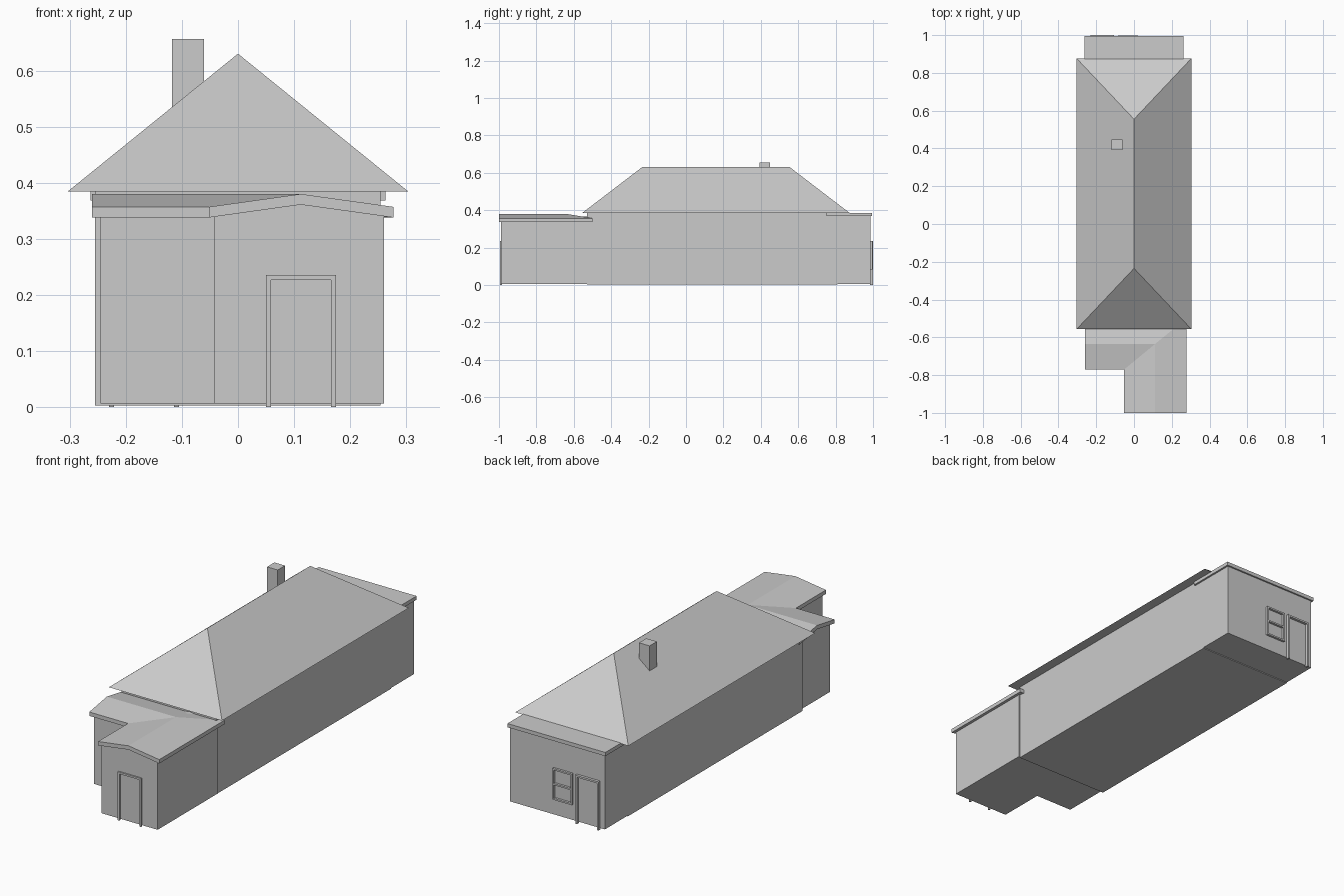
import bpy, bmesh
from mathutils import Vector

if "Cube" in bpy.data.objects:
    bpy.data.objects.remove(bpy.data.objects["Cube"])


def finish(name, bm):
    bmesh.ops.recalc_face_normals(bm, faces=bm.faces[:])
    mesh = bpy.data.meshes.new(name)
    bm.to_mesh(mesh)
    bm.free()
    ob = bpy.data.objects.new(name, mesh)
    bpy.context.collection.objects.link(ob)
    return ob


def prism(name, profile, axis, a, b):
    """Extrude a 2D profile along an axis: 'x' takes (y, z), 'y' takes (x, z)."""
    bm = bmesh.new()
    place = (lambda p: (a, *p)) if axis == 'x' else (lambda p: (p[0], a, p[1]))
    face = bm.faces.new([bm.verts.new(place(p)) for p in profile])
    ext = bmesh.ops.extrude_face_region(bm, geom=[face])
    shift = Vector((b - a, 0, 0)) if axis == 'x' else Vector((0, b - a, 0))
    bmesh.ops.translate(bm, vec=shift,
                        verts=[v for v in ext['geom'] if isinstance(v, bmesh.types.BMVert)])
    return finish(name, bm)


def box(name, x0, x1, y0, y1, z0, z1):
    return prism(name, [(x0, z0), (x1, z0), (x1, z1), (x0, z1)], 'y', y0, y1)


def door_frame(name, x0, x1, y0, y1):
    w, top = 0.009, 0.236
    prism(name, [(x0, 0), (x0 + w, 0), (x0 + w, top - w), (x1 - w, top - w),
                 (x1 - w, 0), (x1, 0), (x1, top), (x0, top)], 'y', y0, y1)


# Walls: main block, rear block and the L-shaped front block
box("main_walls", -0.255, 0.254, -0.53, 0.81, 0.003, 0.384)
box("rear_walls", -0.255, 0.254, 0.81, 0.987, 0.007, 0.375)
prism("front_wing_walls", [(-0.043, 0.007), (0.26, 0.007), (0.26, 0.345),
                           (0.112, 0.366), (-0.043, 0.345)], 'y', -0.988, -0.53)
prism("front_left_walls", [(-0.757, 0.007), (-0.53, 0.007), (-0.53, 0.354),
                           (-0.635, 0.366), (-0.757, 0.345)], 'x', -0.245, 0.1)

# Main hip roof with closed underside
bm = bmesh.new()
eave = [bm.verts.new((x, y, 0.384)) for x, y in
        [(-0.304, -0.557), (0.304, -0.557), (0.304, 0.877), (-0.304, 0.877)]]
r0, r1 = bm.verts.new((0, -0.235, 0.63)), bm.verts.new((0, 0.555, 0.63))
for f in [eave, (eave[0], eave[1], r0), (eave[1], eave[2], r1, r0),
          (eave[2], eave[3], r1), (eave[3], eave[0], r0, r1)]:
    bm.faces.new(f)
finish("main_roof", bm)

# Rear flat roof slab
box("rear_roof", -0.263, 0.263, 0.75, 0.995, 0.368, 0.386)

# Front L-shaped gable roof: low eaves, two ridges meeting at a corner
bm = bmesh.new()
lo, hi = 0.357, 0.38
pts = {'A': (-0.26, -0.77, lo), 'B': (-0.052, -0.77, lo), 'C': (-0.052, -1, lo),
       'R': (0.112, -1, hi), 'D': (0.277, -1, lo), 'E': (0.277, -0.5, lo),
       'F': (-0.26, -0.5, lo), 'S': (-0.26, -0.635, hi), 'P': (0.112, -0.635, hi)}
v = {k: bm.verts.new(p) for k, p in pts.items()}
faces = [bm.faces.new([v[c] for c in f]) for f in ("ABPS", "BCRP", "RDEP", "PEFS")]
dup = bmesh.ops.duplicate(bm, geom=faces + list(v.values()))
low = dup['vert_map']
for p in v.values():
    low[p].co.z -= 0.019
rim = "ABCRDEFS"
for i, c in enumerate(rim):
    a, b = v[c], v[rim[(i + 1) % len(rim)]]
    bm.faces.new((a, b, low[b], low[a]))
finish("front_roof", bm)

# Chimney
box("chimney", -0.118, -0.061, 0.392, 0.448, 0.5, 0.656)

# Door frames
door_frame("front_door_frame", 0.05, 0.175, -0.995, -0.985)
door_frame("rear_door_frame", -0.23, -0.105, 0.985, 1.0)

# Rear window frame with a middle rail
wx0, wx1, wz0, wz1, t = -0.085, 0.02, 0.083, 0.235, 0.008
for side, x in (("left", wx0), ("right", wx1 - t)):
    box("window_stile_" + side, x, x + t, 0.985, 0.998, wz0, wz1)
for part, z in (("sill", wz0), ("rail", (wz0 + wz1 - t) / 2), ("head", wz1 - t)):
    box("window_" + part, wx0 + t, wx1 - t, 0.985, 0.998, z, z + t)
